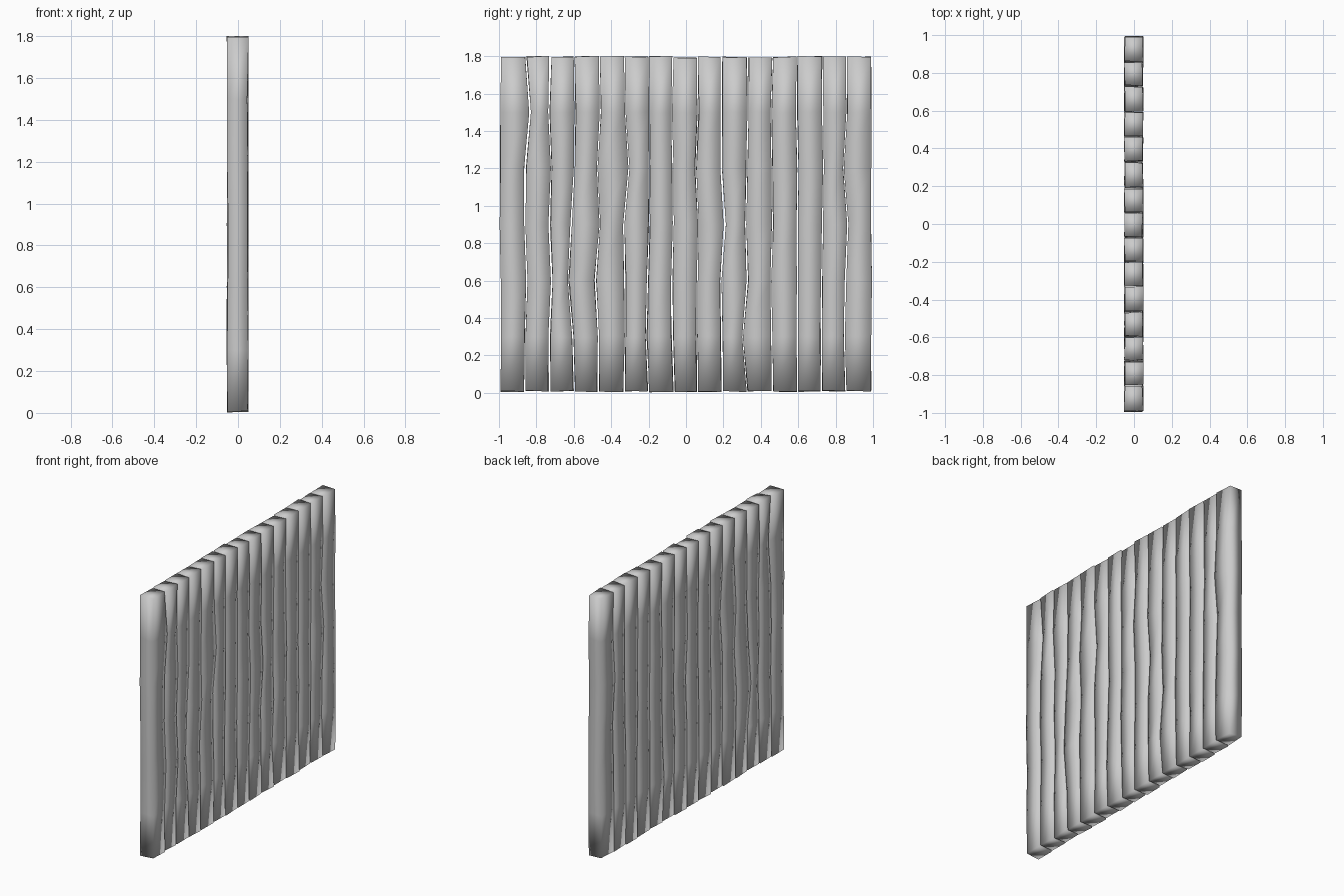
import bpy, bmesh, random

random.seed(4)

# Wobbly seam lines between planks: y in hundredths at seven heights
SEAMS = [
    (-99, -99, -99, -99.7, -99.5, -99, -99),
    (-86, -86, -85.3, -86, -86, -83.5, -85.5),
    (-73, -73, -71.8, -73, -72, -73.3, -72.5),
    (-59.8, -60.5, -63, -61.5, -59.8, -59.3, -59.7),
    (-47, -47, -48.5, -46, -47.5, -46, -46.5),
    (-33, -32.6, -32.6, -33.5, -30.5, -32.5, -33),
    (-20, -21.3, -20.5, -19.6, -19.6, -19.6, -20),
    (-6.3, -7.3, -7.7, -6.8, -6.8, -7.6, -7),
    (6, 5.8, 6, 6.6, 5.2, 6.5, 6),
    (19.4, 19, 18.6, 20.8, 18.6, 19, 19.2),
    (32.6, 30.2, 32.8, 32, 32.5, 33, 33),
    (46.2, 46, 45.3, 46.3, 45.8, 45.4, 46.3),
    (59.5, 59.5, 59.5, 59.5, 59.8, 59, 59.2),
    (72.3, 72.3, 72.5, 73, 73.5, 73, 73),
    (85.3, 84.8, 85.3, 86.5, 84.2, 86, 85.8),
    (99, 99, 99.5, 99, 99, 99, 99),
]


def jit(a):
    return random.uniform(-a, a)


def plank(i):
    """Square-section post with seven rings following its two seams."""
    bm = bmesh.new()
    rings = []
    end_z = (0.009 + jit(0.003), 1.795 + jit(0.004))
    for k in range(7):
        z = end_z[0] if k == 0 else end_z[1] if k == 6 else 0.3 * k
        gap_l = 0 if i == 0 else 0.004
        gap_r = 0 if i == 14 else 0.004
        ya, yb = SEAMS[i][k] / 100 + gap_l, SEAMS[i + 1][k] / 100 - gap_r
        ring = []
        for x, y in ((-0.05, ya), (0.047, ya), (0.047, yb), (-0.05, yb)):
            ring.append(bm.verts.new((x + jit(0.004), y + jit(0.003), z + jit(0.004))))
        rings.append(ring)
    for a, b in zip(rings, rings[1:]):
        for j in range(4):
            n = (j + 1) % 4
            bm.faces.new((a[j], a[n], b[n], b[j]))
    bm.faces.new(rings[0][::-1])
    bm.faces.new(rings[-1])
    for f in bm.faces:
        f.smooth = True
    name = f"plank_{i + 1:02d}"
    me = bpy.data.meshes.new(name)
    bm.to_mesh(me)
    bm.free()
    bpy.context.collection.objects.link(bpy.data.objects.new(name, me))


# Row of fifteen planks
for i in range(15):
    plank(i)
